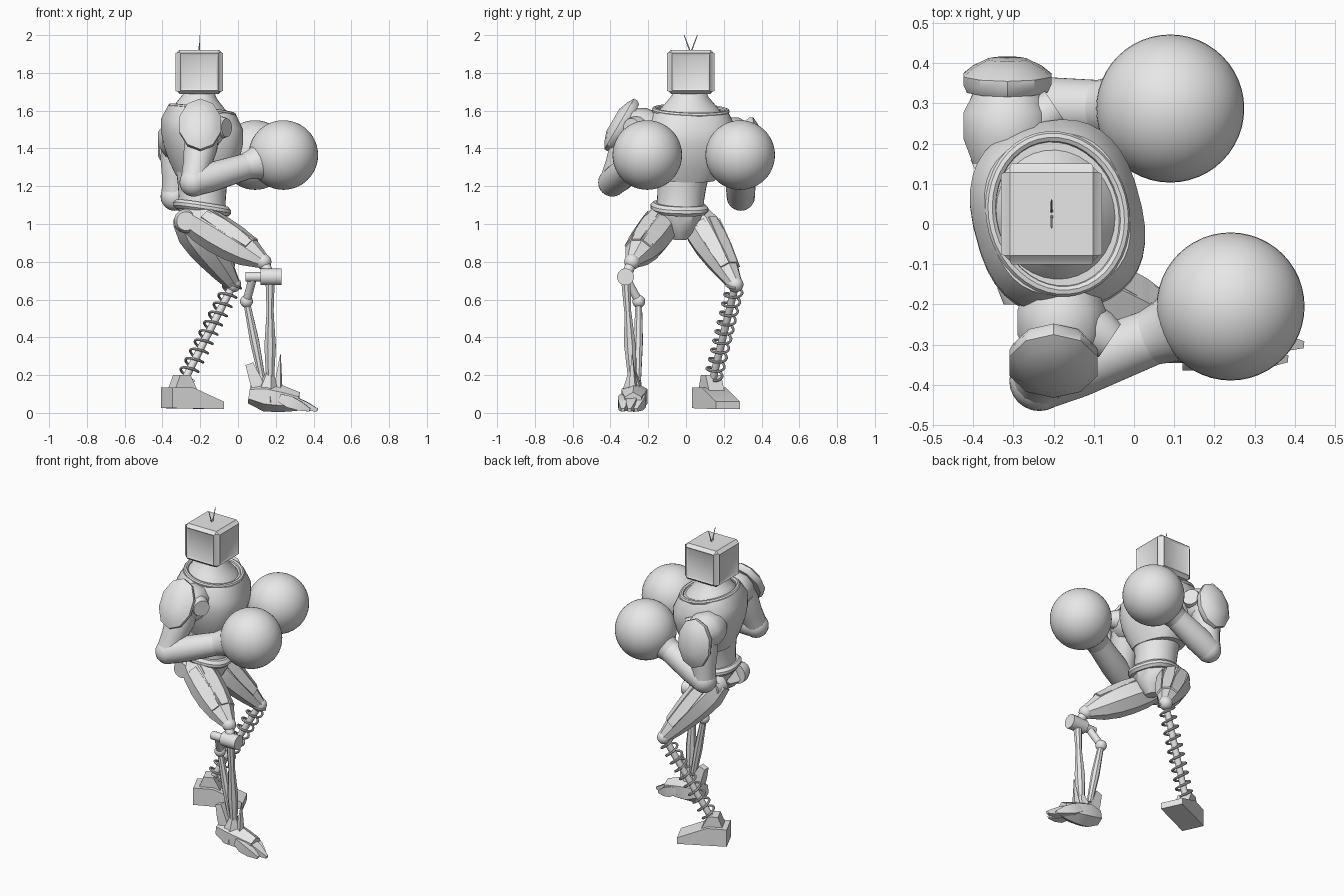
import bpy, bmesh, math
from mathutils import Vector, Matrix

default_cube = bpy.data.objects.get("Cube")
if default_cube:
    bpy.data.objects.remove(default_cube, do_unlink=True)

grey = (.8, .8, .8, 1)
metal = bpy.data.materials.new("light_grey")
metal.use_nodes = True
metal.diffuse_color = grey
metal.node_tree.nodes["Principled BSDF"].inputs["Base Color"].default_value = grey


def P(x, y, z):
    return Vector((x, y, z))


def finish(obj):
    """Apply the material and smooth shading that keeps facets sharp."""
    obj.data.materials.append(metal)
    bpy.ops.object.select_all(action='DESELECT')
    obj.select_set(True)
    bpy.context.view_layer.objects.active = obj
    bpy.ops.object.shade_smooth_by_angle(angle=math.radians(35))


def make(name, bm):
    bmesh.ops.recalc_face_normals(bm, faces=bm.faces)
    mesh = bpy.data.meshes.new(name)
    bm.to_mesh(mesh)
    bm.free()
    obj = bpy.data.objects.new(name, mesh)
    bpy.context.collection.objects.link(obj)
    finish(obj)


def limb(name, start, end, radii, sides=16, frame=None, wide=1, power=2):
    """Skin evenly spaced superellipse sections from start to end."""
    if frame:
        u, v = frame
    else:
        axis = (end - start).normalized()
        u = axis.cross(P(0, 0, 1)).normalized()
        v = u.cross(axis)
    bm, rings = bmesh.new(), []
    for k, radius in enumerate(radii):
        centre = start.lerp(end, k / (len(radii) - 1))
        ring = []
        for i in range(sides):
            turn = math.tau * (i + .5) / sides
            c, s = math.cos(turn), math.sin(turn)
            c = math.copysign(abs(c) ** (2 / power), c)
            s = math.copysign(abs(s) ** (2 / power), s)
            ring.append(bm.verts.new(centre + (u * c + v * s * wide) * radius))
        rings.append(ring)
    for lower, upper in zip(rings, rings[1:]):
        for i in range(sides):
            j = (i + 1) % sides
            bm.faces.new((lower[i], lower[j], upper[j], upper[i]))
    bm.faces.new(rings[0])
    bm.faces.new(rings[-1])
    make(name, bm)


def rod(name, start, end, radius, sides=16):
    limb(name, start, end, (radius, radius), sides)


def ball(name, centre, radius, segments=24):
    bm = bmesh.new()
    bmesh.ops.create_uvsphere(bm, u_segments=segments, v_segments=segments // 2,
                              radius=radius, matrix=Matrix.Translation(centre))
    make(name, bm)


def tube(name, points, radius, cyclic=False):
    curve = bpy.data.curves.new(name, 'CURVE')
    curve.dimensions = '3D'
    curve.bevel_depth, curve.bevel_resolution = radius, 2
    curve.use_fill_caps = True
    spline = curve.splines.new('POLY')
    spline.points.add(len(points) - 1)
    for knot, point in zip(spline.points, points):
        knot.co = (*point, 1)
    spline.use_cyclic_u = cyclic
    obj = bpy.data.objects.new(name, curve)
    bpy.context.collection.objects.link(obj)
    bpy.ops.object.select_all(action='DESELECT')
    obj.select_set(True)
    bpy.context.view_layer.objects.active = obj
    bpy.ops.object.convert(target='MESH')
    finish(bpy.context.object)


def prism(name, profile, width, place, yaw):
    """Extrude a side profile of (x, z) points across the foot."""
    bm = bmesh.new()
    face = bm.faces.new([bm.verts.new((x, -width / 2, z)) for x, z in profile])
    extruded = bmesh.ops.extrude_face_region(bm, geom=[face], use_keep_orig=True)
    moved = [g for g in extruded["geom"] if isinstance(g, bmesh.types.BMVert)]
    bmesh.ops.translate(bm, verts=moved, vec=(0, width, 0))
    bm.transform(Matrix.Translation(place) @ Matrix.Rotation(math.radians(yaw), 4, 'Z'))
    make(name, bm)


# Head: bevelled box with a shallow framed panel on each side
head = P(-.205, .025, 1.805)
bm = bmesh.new()
bmesh.ops.create_cube(bm, size=.235, matrix=Matrix.Translation(head))
bmesh.ops.bevel(bm, geom=bm.edges[:], offset=.014, segments=1, affect='EDGES')
panels = [f for f in bm.faces if f.calc_area() > .03 and abs(f.normal.z) < .5]
bmesh.ops.inset_individual(bm, faces=panels, thickness=.006, depth=.008)
bmesh.ops.inset_individual(bm, faces=panels, thickness=.018, depth=-.008)
make("head", bm)
for tilt in (-1, 1):
    limb("antenna", head + P(0, 0, .1), head + P(0, tilt * .035, .195), (.004, .002), 6)

# Torso: every section leans forward and is turned slightly
ahead, across = P(.96, .26, -.15), P(-.26, .96, 0)
lean = (ahead, across)
chest = P(-.19, .025, 1.6)
waist = P(-.19, -.035, 1.06)
limb("neck", chest - P(0, 0, .06), P(-.205, .02, 1.72),
     (.18, .16, .125, .09, .075), 32, lean, 1.1)
limb("chest", P(-.19, 0, 1.24), chest, (.135, .17, .195, .21, .21, .175), 36, lean, 1.13, 2.5)
limb("abdomen", waist, P(-.19, -.015, 1.27), (.13, .125, .13, .14), 32, lean)
limb("belt", waist, waist + P(0, 0, .05), (.135, .15, .15, .135), 32, lean, 1, 2.5)
limb("pelvis", P(-.17, -.035, .92), waist, (.04, .08, .11, .13), 10, lean)
turns = [math.tau * i / 40 for i in range(40)]
tube("collar_rim", [chest + ahead * .165 * math.cos(a) + across * .195 * math.sin(a)
                    for a in turns], .014, True)

# Arms: shoulder, elbow and fist centres, then the plate's place and direction
arms = (("right", -1, P(-.18, -.25, 1.5), P(-.235, -.39, 1.22), P(.24, -.205, 1.365),
         P(-.2, -.345, 1.525), P(0, -.85, .5)),
        ("left", 1, P(-.315, .25, 1.45), P(-.335, .29, 1.145), P(.09, .287, 1.365),
         P(-.315, .36, 1.41), P(0, 1, .1)))
for side, sign, shoulder, elbow, fist, plate, facing in arms:
    out = P(0, sign, 0)
    limb(side + "_shoulder", shoulder - out * .1, shoulder + out * .09,
         (.09, .115, .115, .08), 10)
    socket = shoulder + P(.06, 0, .01)
    limb(side + "_shoulder_joint", socket, socket + P(.06, sign * .04, 0), (.06, .06, .05), 20)
    limb(side + "_upper_arm", shoulder + out * .03, elbow, (.085, .09, .075, .07))
    ball(side + "_elbow", elbow, .075)
    wrist = elbow.lerp(fist, .58)
    limb(side + "_forearm", elbow, wrist, (.074, .078, .074, .07), 24)
    limb(side + "_cuff", wrist, elbow.lerp(fist, .75), (.07, .08, .105), 24)
    ball(side + "_fist", fist, .184, 48)
    limb(side + "_shoulder_plate", plate - facing * .03, plate + facing * .05,
         (.105, .115, .115, .09, .05), 10, wide=1.35,
         frame=(P(1, 0, 0), facing.cross(P(1, 0, 0)).normalized()))

# Thighs: faceted shells with three raised plates each
right_knee, left_knee = P(.135, -.285, .8), P(-.025, .262, .68)
legs = (("right", -1, P(-.26, -.1, 1.04), right_knee, (.08, .1, .105, .1, .08, .04)),
        ("left", 1, P(-.28, .05, 1.04), left_knee, (.08, .105, .1, .085, .065, .04)))
for side, sign, hip, knee, radii in legs:
    limb(side + "_thigh", hip, knee, radii, 8)
    ball(side + "_knee_ball", knee, .042)
    axis = (knee - hip).normalized()
    level = axis.cross(P(0, 0, 1)).normalized()
    over = level.cross(axis)
    for k in (-1, 0, 1):
        spin = Matrix.Rotation(k * math.pi / 4, 3, axis)
        raised = spin @ over
        limb(side + "_thigh_plate", hip.lerp(knee, .2) + raised * radii[1] * .88,
             hip.lerp(knee, .8) + raised * radii[-2] * .88, (.03, .04, .03), 4,
             (spin @ level, raised), .5, 4)
    joint = P(-.275, sign * .09 - .035, 1.015)
    limb(side + "_hip_joint", joint, joint + P(0, sign * .075, 0), (.065, .065, .05))

# Right lower leg: hinge and twin struts
hinge = P(.17, -.32, .72)
ankle = P(.17, -.285, .17)
pivot = P(.045, -.25, .59)
rod("right_knee_link", right_knee, hinge, .028)
rod("right_knee_hinge", hinge - P(.13, 0, 0), hinge, .026)
rod("right_knee_cap", hinge - P(.05, 0, 0), hinge + P(.06, 0, 0), .045)
limb("right_front_strut", hinge, ankle, (.027, .02, .033, .022), 8)
ball("right_pivot", pivot, .034)
rod("right_upper_link", hinge - P(.09, 0, 0), pivot, .022)
limb("right_rear_strut", pivot, ankle - P(.04, -.03, 0), (.018, .026, .018), 8)

# Right foot: instep, heel fin, shin spike and three claws
limb("right_instep", P(.06, -.27, .1), P(.32, -.28, .06), (.05, .08, .07, .05), 6)
limb("right_ankle", P(.15, -.28, .06), ankle + P(0, 0, .05), (.07, .05, .02), 6)
limb("right_heel_fin", P(.12, -.27, .1), P(.06, -.27, .26), (.05, .045, .03), 4)
limb("right_shin_spike", P(.21, -.28, .1), P(.225, -.285, .31), (.03, .002), 4)
for k in (-1, 0, 1):
    limb("right_claw", P(.22, k * .045 - .28, .08), P(.42 - abs(k) * .04, k * .035 - .3, .015),
         (.03, .045, .035, .012), 4)

# Left lower leg: spring around a thin core
top, foot = left_knee, P(-.275, .145, .19)
axis = (foot - top).normalized()
side_a = axis.cross(P(0, 1, 0)).normalized()
side_b = axis.cross(side_a)
coils, steps = 10, 18
helix = []
for i in range(coils * steps + 1):
    turn = math.tau * i / steps
    radial = side_a * math.cos(turn) + side_b * math.sin(turn)
    helix.append(top.lerp(foot, i / (coils * steps)) + radial * .045)
tube("left_spring", helix, .007)
rod("left_spring_core", top, foot, .02)

# Left foot: wedge boot with an ankle block
prism("left_boot", [(-.14, .025), (-.14, .135), (-.02, .135), (.16, .06), (.16, .02)],
      .14, P(-.25, .155, 0), 25)
prism("left_boot_ankle", [(-.1, .1), (-.06, .2), (0, .2), (.05, .1)],
      .09, P(-.27, .145, 0), 25)
